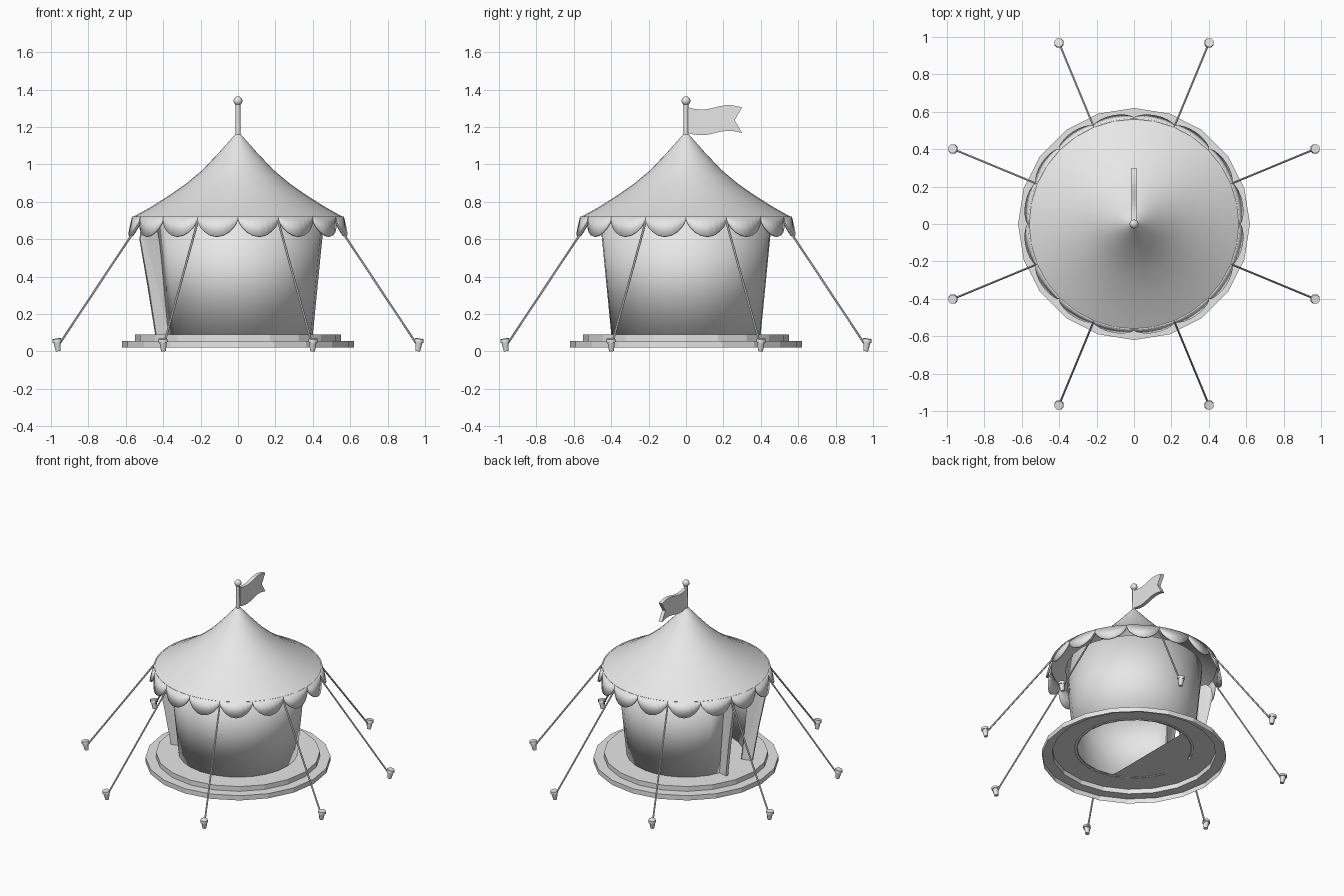
import bpy
import bmesh
from math import sin, cos, pi, radians
from mathutils import Vector

cube = bpy.data.objects.get("Cube")
if cube:
    bpy.data.objects.remove(cube)

grey = bpy.data.materials.new("plain_grey")
grey.use_nodes = True
grey.diffuse_color = (0.8, 0.8, 0.8, 1)
grey.node_tree.nodes["Principled BSDF"].inputs["Base Color"].default_value = (0.8, 0.8, 0.8, 1)


def finish(name, bm, smooth=None, thick=0, offset=0):
    bmesh.ops.recalc_face_normals(bm, faces=bm.faces)
    mesh = bpy.data.meshes.new(name)
    bm.to_mesh(mesh)
    bm.free()
    mesh.materials.append(grey)
    obj = bpy.data.objects.new(name, mesh)
    bpy.context.collection.objects.link(obj)
    if thick:
        mod = obj.modifiers.new("thickness", 'SOLIDIFY')
        mod.thickness = thick
        mod.offset = offset
    if smooth:
        bpy.ops.object.select_all(action='DESELECT')
        obj.select_set(True)
        bpy.context.view_layer.objects.active = obj
        bpy.ops.object.shade_smooth_by_angle(angle=radians(smooth))
    return obj


def polar(r, a, z):
    return Vector((r * cos(a), r * sin(a), z))


def grid(bm, rows):
    """Skin equal-length rows of points with quads."""
    rows = [[bm.verts.new(p) for p in row] for row in rows]
    for low, high in zip(rows, rows[1:]):
        for i in range(len(low) - 1):
            bm.faces.new((low[i], low[i + 1], high[i + 1], high[i]))


def sweep(profile, sides, start=0, end=2 * pi):
    """Turn a radius/height profile about the z axis."""
    bm = bmesh.new()
    angles = [start + (end - start) * i / sides for i in range(sides + 1)]
    grid(bm, [[polar(r, a, z) for a in angles] for r, z in profile])
    bmesh.ops.remove_doubles(bm, verts=bm.verts, dist=0.0001)
    return bm


def rod(name, a, b, r1, r2, sides=8):
    bm = bmesh.new()
    d = b - a
    bmesh.ops.create_cone(bm, cap_ends=True, segments=sides, radius1=r1, radius2=r2, depth=d.length)
    bmesh.ops.rotate(bm, verts=bm.verts, matrix=d.to_track_quat('Z', 'Y').to_matrix())
    bmesh.ops.translate(bm, verts=bm.verts, vec=(a + b) / 2)
    return finish(name, bm, 50)


# Two hollow platform steps with the floor open behind the doorway
bm = sweep([(0.62, 0.02), (0.62, 0.055), (0.55, 0.055), (0.55, 0.09), (0.38, 0.09)], 20)
for v in bm.verts:
    if v.co.xy.length < 0.4:
        v.co.x = max(v.co.x, -0.12)
finish("platform", bm)

# Round wall, open at the door on the -x side
gap = radians(19)
finish("wall", sweep([(0.40, 0.088), (0.46, 0.70)], 24, gap - pi, pi - gap), 40, 0.015, -1)

# Pulled-back door flaps
for side, label in ((1, "back"), (-1, "front")):
    bm = bmesh.new()
    outline = [(-0.37, 0.13, 0.09), (-0.44, 0.15, 0.09), (-0.48, 0.17, 0.35), (-0.525, 0.19, 0.60),
               (-0.515, 0.19, 0.66), (-0.48, 0.17, 0.685), (-0.44, 0.15, 0.66), (-0.40, 0.14, 0.47)]
    bm.faces.new([bm.verts.new((x, side * y, z)) for x, y, z in outline])
    bmesh.ops.triangulate(bm, faces=bm.faces)
    finish(label + "_door_flap", bm, None, 0.02)

# Concave roof
finish("roof", sweep([(0.016, 1.16), (0.10, 1.065), (0.19, 0.97), (0.28, 0.895), (0.37, 0.833),
                      (0.47, 0.77), (0.56, 0.72)], 32), 60)

# Scalloped valance around the eave
bm = bmesh.new()
count, steps = 16, 10
for k in range(count):
    top, bottom = [], []
    for i in range(steps + 1):
        t = (1 - cos(pi * i / steps)) / 2
        a = 2 * pi * (k + t) / count
        drop = 0.012 + 0.095 * sin(pi * t) ** 0.6
        top.append(polar(0.56, a, 0.72))
        bottom.append(polar(0.56 + 0.25 * drop, a, 0.72 - drop))
    grid(bm, [top, bottom])
finish("valance", bm, 40, 0.012)

# Guy ropes and pegs
for k in range(8):
    a = pi / 8 + k * pi / 4
    rod(f"rope_{k + 1}", polar(0.56, a, 0.70), polar(1.03, a, 0.045), 0.006, 0.006, 6)
    foot, neck, head = polar(1.04, a, 0.002), polar(1.047, a, 0.05), polar(1.05, a, 0.068)
    rod(f"peg_{k + 1}", foot, neck, 0.014, 0.021)
    rod(f"peg_head_{k + 1}", neck, head, 0.027, 0.025)

# Pole with a ball on top
rod("pole", Vector((0, 0, 1.12)), Vector((0, 0, 1.33)), 0.014, 0.012)
bm = bmesh.new()
bmesh.ops.create_uvsphere(bm, u_segments=12, v_segments=8, radius=0.024)
bmesh.ops.translate(bm, verts=bm.verts, vec=(0, 0, 1.34))
finish("pole_ball", bm, 60)

# Wavy swallow-tailed flag
bm = bmesh.new()
top, bottom = [], []
for i in range(11):
    t = i / 10
    wave = 0.012 * sin(2 * pi * (t + 0.5))
    y = 0.01 + 0.29 * t
    top.append((0, y, 1.305 + wave))
    bottom.append((0, y, 1.168 + wave))
middle = [(0, min(y, 0.01 + 0.25 * (y - 0.01) / 0.29), (z + bottom[i][2]) / 2)
          for i, (x, y, z) in enumerate(top)]
grid(bm, [bottom, middle, top])
finish("flag", bm, None, 0.026)
